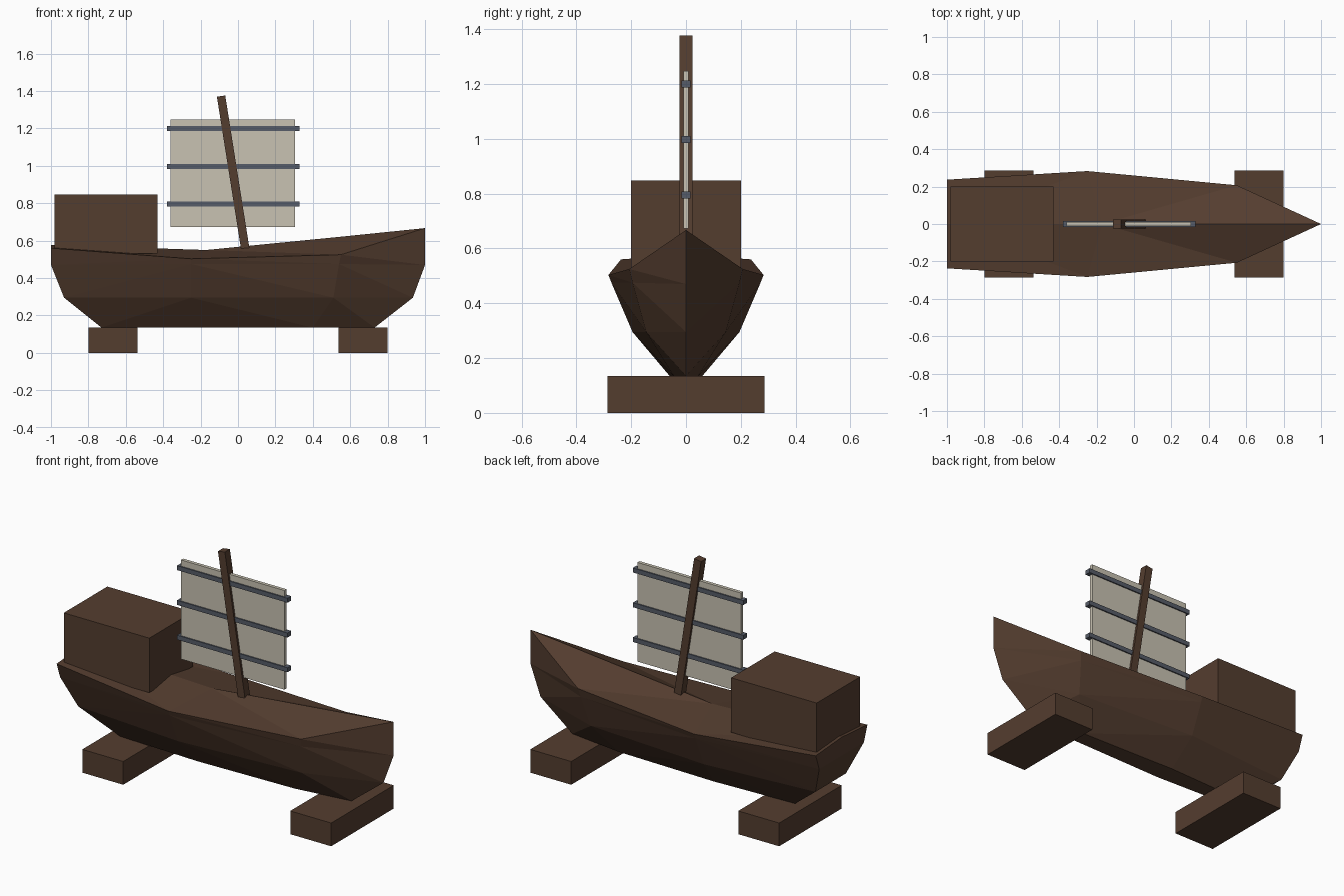
import bpy, bmesh, math
from mathutils import Matrix, Vector

if "Cube" in bpy.data.objects:
    bpy.data.objects.remove(bpy.data.objects["Cube"])


def material(name, rgb):
    m = bpy.data.materials.new(name)
    lin = [(c / 255 / 12.92) if c / 255 < 0.04045 else ((c / 255 + 0.055) / 1.055) ** 2.4 for c in rgb]
    m.diffuse_color = (*lin, 1)
    m.use_nodes = True
    m.node_tree.nodes["Principled BSDF"].inputs["Base Color"].default_value = m.diffuse_color
    return m


WOOD = material("dark brown wood", (84, 61, 47))
CLOTH = material("pale sail cloth", (200, 194, 178))
SLATE = material("slate grey", (86, 92, 104))


def finish(bm, name, mat):
    bmesh.ops.recalc_face_normals(bm, faces=bm.faces)
    me = bpy.data.meshes.new(name)
    bm.to_mesh(me)
    bm.free()
    me.materials.append(mat)
    ob = bpy.data.objects.new(name, me)
    bpy.context.collection.objects.link(ob)
    return ob


def box(name, mat, x, y, z, tilt=0):
    """Box from (min, max) ranges, optionally tilted about y."""
    bm = bmesh.new()
    size = [b - a for a, b in (x, y, z)]
    centre = Vector([(a + b) / 2 for a, b in (x, y, z)])
    mtx = Matrix.Translation(centre) @ Matrix.Rotation(tilt, 4, 'Y') @ Matrix.Diagonal((*size, 1))
    bmesh.ops.create_cube(bm, size=1, matrix=mtx)
    return finish(bm, name, mat)


# Hull: half sections from stern to bow, each running keel centre, keel edge,
# lower chine, upper chine, gunwale, deck centre
sections = [
    [(-.73, 0, .135), (-.73, .04, .135), (-.93, .14, .295), (-1, .205, .47), (-1, .237, .56), (-1, 0, .577)],
    [(-.22, 0, .135), (-.22, .06, .135), (-.25, .195, .295), (-.25, .272, .475), (-.25, .283, .503), (-.17, 0, .55)],
    [(.40, 0, .135), (.40, .045, .135), (.51, .145, .295), (.54, .195, .475), (.55, .207, .525), (.55, 0, .621)],
    [(.73, 0, .135), (.73, 0, .135), (.935, 0, .295), (1, 0, .47), (1, 0, .667), (1, 0, .667)],
]
bm = bmesh.new()
for side in (1, -1):
    grid = [[bm.verts.new((x, side * y, z)) for x, y, z in s] for s in sections]
    for a, b in zip(grid, grid[1:]):
        for i in range(5):
            bm.faces.new((a[i], a[i + 1], b[i + 1], b[i]))
    # Stern transom half
    mids = [grid[0][0]] + [bm.verts.new((x, 0, z)) for x, y, z in sections[0][2:4]] + [grid[0][5]]
    edge = grid[0]
    bm.faces.new((mids[0], edge[1], edge[2], mids[1]))
    bm.faces.new((mids[1], edge[2], edge[3], mids[2]))
    bm.faces.new((mids[2], edge[3], edge[4], mids[3]))
bmesh.ops.remove_doubles(bm, verts=bm.verts, dist=0.0005)
bmesh.ops.triangulate(bm, faces=bm.faces)
finish(bm, "hull", WOOD)

# Cabin at the stern
box("cabin", WOOD, (-.98, -.43), (-.2, .2), (.53, .847))

# Cradle blocks under the keel
box("stern_block", WOOD, (-.80, -.537), (-.287, .287), (0, .135))
box("bow_block", WOOD, (.537, .80), (-.287, .287), (0, .135))

# Raked mast
box("mast", WOOD, (-.0475, -.0025), (-.023, .023), (.54, 1.378), math.radians(-9))

# Sail with its battens
box("sail", CLOTH, (-.36, .305), (-.01, .01), (.672, 1.248))
for i, z in enumerate((.795, .997, 1.199)):
    box(f"batten_{i + 1}", SLATE, (-.38, .33), (-.017, .017), (z - .013, z + .013))
